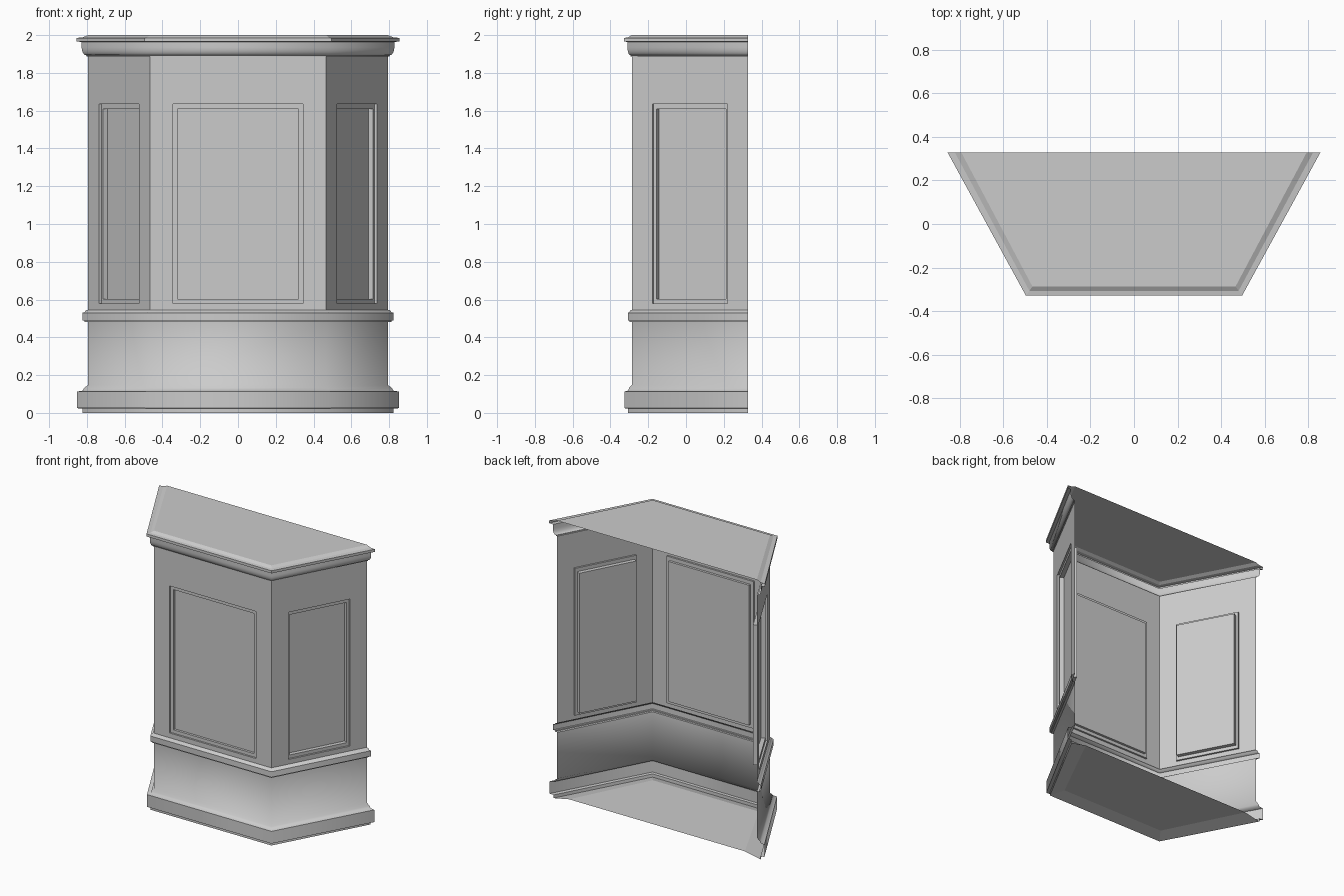
import bpy, bmesh, math
from mathutils import Vector

cube = bpy.data.objects.get("Cube")
if cube:
    bpy.data.objects.remove(cube, do_unlink=True)

grey = bpy.data.materials.new("plain_grey")
grey.use_nodes = True
grey.diffuse_color = (0.6, 0.6, 0.6, 1)
grey.node_tree.nodes["Principled BSDF"].inputs["Base Color"].default_value = (0.6, 0.6, 0.6, 1)

# Plan outlines: wall face and widest moulding edge, as (back x, front x, front y)
BACK = 0.329
WALL = Vector((0.793, 0.466, -0.287))
RIM = Vector((0.856, 0.496, -0.329))


def outline(t, z):
    """Plan path at height z, t = 0 on the wall and 1 on the moulding edge."""
    bx, fx, fy = WALL.lerp(RIM, t)
    return [Vector(p) for p in ((-bx, BACK, z), (-fx, fy, z), (fx, fy, z), (bx, BACK, z))]


def finish(name, bm, smooth=0):
    mesh = bpy.data.meshes.new(name)
    bm.to_mesh(mesh)
    bm.free()
    mesh.materials.append(grey)
    obj = bpy.data.objects.new(name, mesh)
    bpy.context.collection.objects.link(obj)
    if smooth:
        bpy.ops.object.select_all(action='DESELECT')
        obj.select_set(True)
        bpy.context.view_layer.objects.active = obj
        bpy.ops.object.shade_smooth_by_angle(angle=math.radians(smooth))


def sweep(name, profile, smooth=65):
    """Carry a (t, z) profile, listed upwards, round the three-sided plan."""
    bm = bmesh.new()
    rows = [[bm.verts.new(p) for p in outline(t, z)] for t, z in profile]
    for low, high in zip(rows, rows[1:]):
        for i in range(3):
            bm.faces.new((low[i], low[i + 1], high[i + 1], high[i]))
    finish(name, bm, smooth)


def board(name, t, z, up):
    """Flat horizontal board filling the plan."""
    bm = bmesh.new()
    face = bm.faces.new([bm.verts.new(p) for p in outline(t, z)])
    if not up:
        face.normal_flip()
    finish(name, bm)


def panelled_wall(name, a, b, margin, inset, depth):
    """Wall between plan points a and b with a two-step recessed panel."""
    along = (b - a).normalized()
    inward = Vector((-along.y, along.x, 0))
    length = (b - a).length
    bm = bmesh.new()

    def ring(edge, z0, z1, back):
        corners = ((edge, z0), (length - edge, z0), (length - edge, z1), (edge, z1))
        return [bm.verts.new(a + along * s + inward * back + Vector((0, 0, z)))
                for s, z in corners]

    m = margin * length
    rings = [ring(0, 0.546, 1.888, 0),
             ring(m, 0.58, 1.636, 0),
             ring(m, 0.58, 1.636, 0.013),
             ring(m + inset, 0.604, 1.61, 0.013),
             ring(m + inset, 0.604, 1.61, depth)]
    for outer, inner in zip(rings, rings[1:]):
        for i in range(4):
            j = (i + 1) % 4
            bm.faces.new((outer[i], outer[j], inner[j], inner[i]))
    bm.faces.new(rings[-1])
    finish(name, bm)


# Plinth with its foot moulding
sweep("plinth", [(0.47, 0), (0.47, 0.023), (0.95, 0.025), (0.95, 0.113), (0.45, 0.118),
                 (0.35, 0.132), (0, 0.148), (0, 0.48)])

# Waist moulding
sweep("waist_moulding", [(0, 0.48), (0.3, 0.481), (0.3, 0.489), (0.5, 0.49),
                         (0.5, 0.53), (0.3, 0.533), (0.2, 0.543), (0, 0.546)])

# Upper walls with recessed panels
plan = outline(0, 0)
panelled_wall("right_wall", plan[0], plan[1], 0.178, 0.016, 0.042)
panelled_wall("front_wall", plan[1], plan[2], 0.13, 0.025, 0.03)
panelled_wall("left_wall", plan[2], plan[3], 0.178, 0.016, 0.042)

# Cornice: convex roll under a thin projecting edge
roll = [(0.15 + 0.4 * math.sin(a), 1.935 - 0.042 * math.cos(a))
        for a in (math.radians(18 * k) for k in range(6))]
sweep("cornice", [(0, 1.888), (0.15, 1.888)] + roll + [(0.55, 1.964), (1, 1.966)])
sweep("top_edge", [(1, 1.966), (1, 1.985), (0.47, 1.988), (0, 2)], 0)
board("top_board", 0, 2, True)

# Underside: shallow slope rising to a raised bottom board
sweep("bottom_slope", [(-1.5, 0.025), (0.47, 0)], 0)
board("bottom_board", -1.5, 0.025, False)
